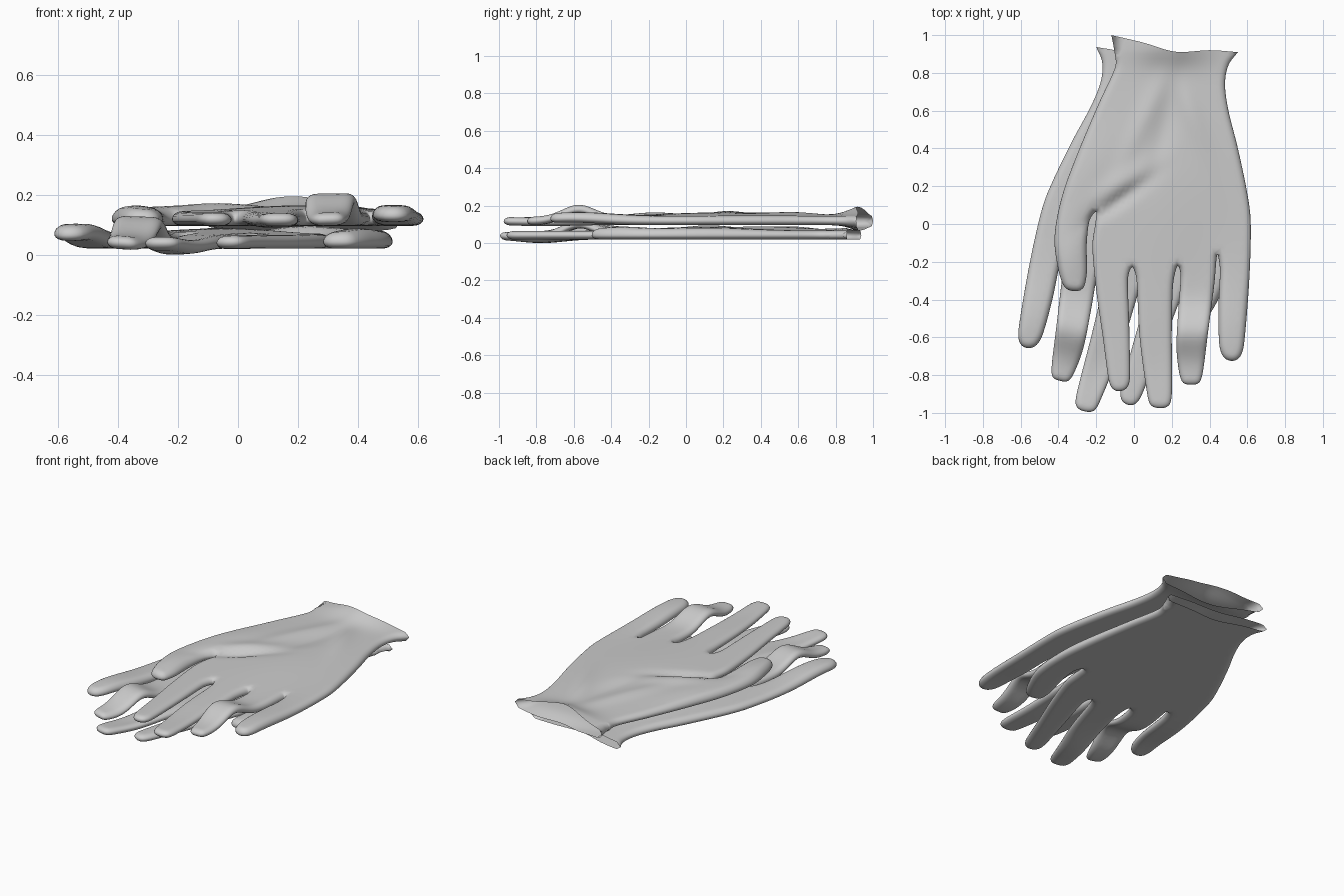
import bpy, math
from mathutils import Vector, Matrix, geometry, kdtree

if "Cube" in bpy.data.objects:
    bpy.data.objects.remove(bpy.data.objects["Cube"])

# Hand outline from the thumb-side cuff corner round the fingers to the other corner
SIDE = [(-.12, 1), (-.105, .92), (-.10, .83), (-.19, .63), (-.30, .37), (-.38, .15), (-.42, -.06),
        (-.405, -.22), (-.37, -.33), (-.32, -.355), (-.27, -.34), (-.25, -.26), (-.25, -.1), (-.235, .02),
        (-.20, .065), (-.205, 0), (-.22, -.12), (-.20, -.35), (-.165, -.6), (-.135, -.82),
        (-.115, -.87), (-.08, -.885), (-.04, -.87), (-.022, -.82), (-.025, -.55), (-.032, -.29),
        (-.01, -.228), (.013, -.29), (.03, -.6), (.07, -.9), (.09, -.96), (.14, -.975),
        (.185, -.96), (.20, -.9), (.20, -.55), (.207, -.32), (.23, -.222), (.247, -.27),
        (.235, -.45), (.225, -.65), (.24, -.79), (.26, -.84), (.30, -.85), (.345, -.84), (.365, -.78),
        (.395, -.55), (.425, -.32), (.44, -.165), (.455, -.24), (.447, -.45), (.452, -.64),
        (.475, -.705), (.52, -.725), (.56, -.705), (.582, -.64), (.61, -.3), (.618, 0),
        (.60, .16), (.55, .4), (.50, .6), (.482, .74), (.50, .84), (.55, .91)]
CUFF = [(.55, .91), (.4, .92), (.22, .912), (.05, .96), (-.12, 1)]


def smooth_path(points, step):
    """Catmull-Rom curve through the points, sampled at about one step."""
    p = [Vector(q) for q in points]
    p = [p[0] * 2 - p[1]] + p + [p[-1] * 2 - p[-2]]
    out = []
    for a, b, c, d in zip(p, p[1:], p[2:], p[3:]):
        n = max(2, round((c - b).length / step))
        m1, m2 = (c - a) / 2, (d - b) / 2
        lim = 1.2 * (c - b).length          # tame overshoot at tight bends
        m1 = m1 * min(1, lim / m1.length)
        m2 = m2 * min(1, lim / m2.length)
        for i in range(n):
            t = i / n
            out.append(b * (2*t**3 - 3*t*t + 1) + m1 * (t**3 - 2*t*t + t)
                       + c * (3*t*t - 2*t**3) + m2 * (t**3 - t*t))
    return out + [p[-2]]


side = smooth_path(SIDE, .015)
outline = side + smooth_path(CUFF, .025)[1:-1]
tree = kdtree.KDTree(len(side))
for i, q in enumerate(side):
    tree.insert(q.to_3d(), i)
tree.balance()


def edge_distance(q):
    _, i, best = tree.find(q.to_3d())
    for a, b in ((i - 1, i), (i, i + 1)):
        if a >= 0 and b < len(side):
            ab = side[b] - side[a]
            t = max(0, min(1, (q - side[a]).dot(ab) / max(ab.length_squared, 1e-12)))
            best = min(best, (q - side[a] - ab * t).length)
    return best


# Flat triangulated hand: rows following the outline plus an inner grid
points = list(outline)
for off in (.002, .007, .014, .023, .034):
    for a, b, c in zip(side, side[1:], side[2:]):
        t = (c - a).normalized()
        q = b + Vector((-t.y, t.x)) * off
        if edge_distance(q) > off * .95 and q.y < .9:
            points.append(q)
for i in range(-18, 27):
    for j in range(-40, 38):
        q = Vector((i * .025 + (j % 2) * .012, j * .025))
        if edge_distance(q) > .042:
            points.append(q)
flat, _, tris, *_ = geometry.delaunay_2d_cdt(points, [], [list(range(len(outline)))], 1, 1e-6)
used = {i for t in tris for i in t}


def bumps(q, items):
    """Sum of soft hills: x, y, length, width, angle, height."""
    s = 0
    for x, y, sx, sy, ang, h in items:
        c, n = math.cos(math.radians(ang)), math.sin(math.radians(ang))
        u, v = (q.x - x) * c + (q.y - y) * n, (q.y - y) * c - (q.x - x) * n
        s += h * math.exp(-(u / sx) ** 2 / 2 - (v / sy) ** 2 / 2)
    return s


PALM = [(.2, .2, .22, .35, 0, .024), (-.25, .25, .2, .09, 65, .018), (-.34, -.18, .06, .13, 0, .022),
        (-.07, .13, .13, .025, 35, -.022), (-.08, .21, .13, .04, 35, .016),
        (.05, .55, .2, .035, 65, .012), (.16, .5, .15, .04, 75, -.014),
        (.3, .6, .15, .04, 110, .014), (.52, -.5, .08, .2, 0, .012)]


def make_glove(name, z0, matrix, mirrored, cuff_up, cuff_down, pinky, middle):
    upper, lower, verts = {}, {}, []
    for i in used:
        q = flat[i]
        d = edge_distance(q)
        t = min(1, d / .036)
        h = math.sqrt(max(0, 1 - (1 - t) ** 2))
        lift = bumps(q, [(.14, -.75, .09, .12, 0, middle)]) if q.y < -.2 else 0
        up = .022 + bumps(q, PALM + [(.2, .95, .14, .07, 0, cuff_up)])
        down = .022 + bumps(q, [(.25, .95, .2, .06, 0, cuff_down)])
        if q.y < -.16 and .215 < q.x < .445:      # kinked ring finger
            lift += bumps(q, [(.31, -.575, .5, .085, 0, .062)])
        if q.y < -.16 and q.x >= .445:            # slightly raised little finger
            lift += bumps(q, [(.53, -.62, .5, .16, 0, pinky)])
        upper[i] = lower[i] = len(verts)
        verts.append(matrix @ Vector((q.x, q.y, z0 + lift + h * up)))
        if d > 1e-5:
            lower[i] = len(verts)
            verts.append(matrix @ Vector((q.x, q.y, z0 + lift - h * down)))
    faces = [[upper[i] for i in t] for t in tris] + [[lower[i] for i in reversed(t)] for t in tris]
    if mirrored:
        faces = [f[::-1] for f in faces]
    mesh = bpy.data.meshes.new(name)
    mesh.from_pydata(verts, [], faces)
    mesh.shade_smooth()
    ob = bpy.data.objects.new(name, mesh)
    bpy.context.collection.objects.link(ob)
    return ob


# Upper glove, and its mirrored partner turned slightly underneath
make_glove("upper_glove", .118, Matrix(), False, .055, .035, .014, -.006)
under = (Matrix.Translation((.11, -.08, 0)) @ Matrix.Rotation(math.radians(-14.2), 4, 'Z')
         @ Matrix.Scale(-1, 4, (1, 0, 0)))
make_glove("lower_glove", .042, under, True, .012, .0, .028, -.02)
